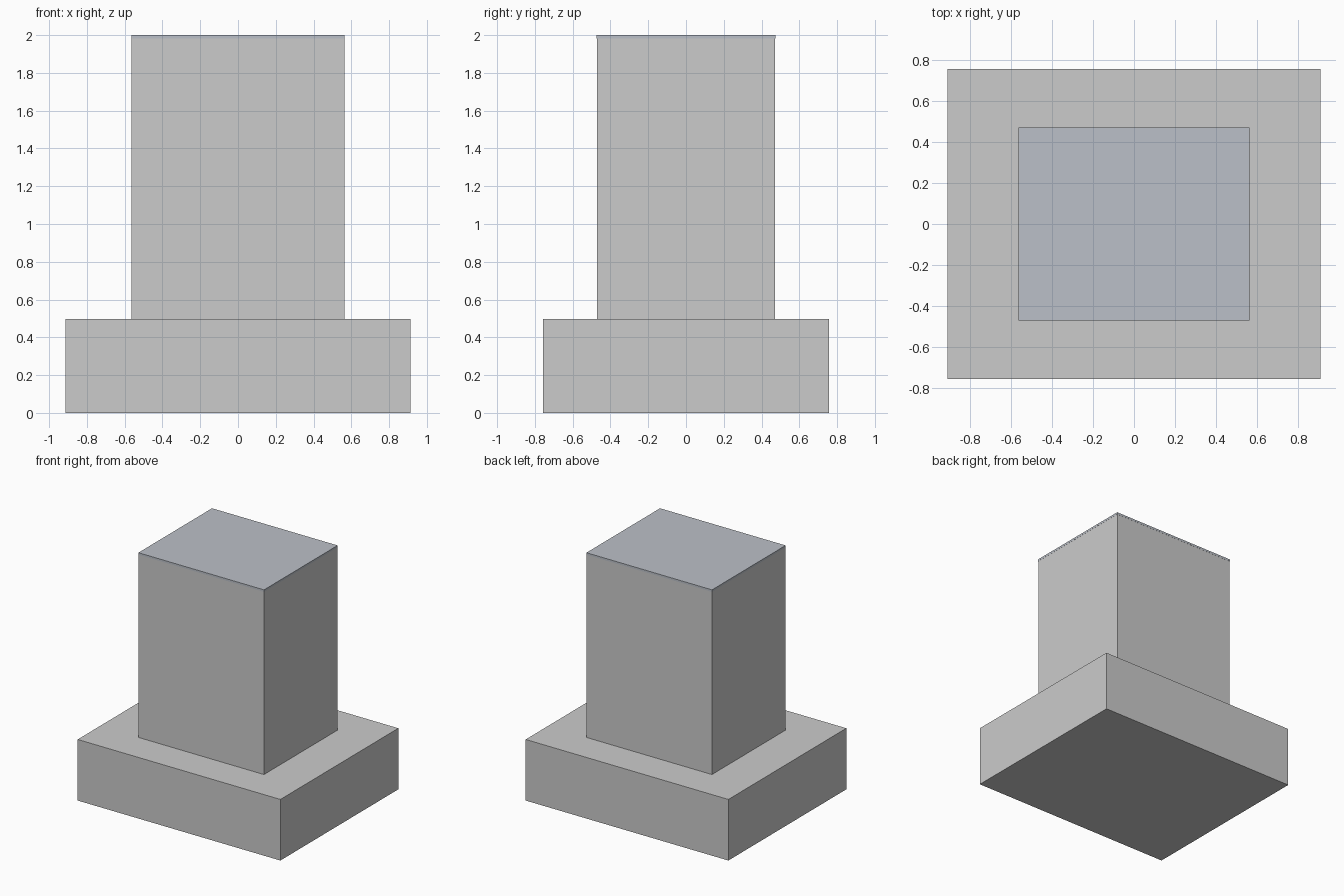
import bpy

if "Cube" in bpy.data.objects:
    bpy.data.objects.remove(bpy.data.objects["Cube"])


def box(name, half_x, half_y, z0, z1):
    """Axis-aligned block centred on x = y = 0, from z0 to z1."""
    bpy.ops.mesh.primitive_cube_add(size=2, location=(0, 0, (z0 + z1) / 2))
    ob = bpy.context.object
    ob.name = name
    ob.scale = (half_x, half_y, (z1 - z0) / 2)
    bpy.ops.object.transform_apply(location=False, rotation=False, scale=True)
    return ob


# Wide plinth and the shaft standing on it
box("plinth", 0.912, 0.758, 0.0, 0.497)
box("shaft", 0.564, 0.472, 0.497, 1.983)

# Thin blue-grey cap plate, flush with the shaft sides
cap = box("cap_plate", 0.565, 0.473, 1.983, 2.0)
mat = bpy.data.materials.new("cap_blue_grey")
mat.diffuse_color = (0.5, 0.53, 0.58, 1)
mat.use_nodes = True
mat.node_tree.nodes["Principled BSDF"].inputs["Base Color"].default_value = mat.diffuse_color
cap.data.materials.append(mat)
